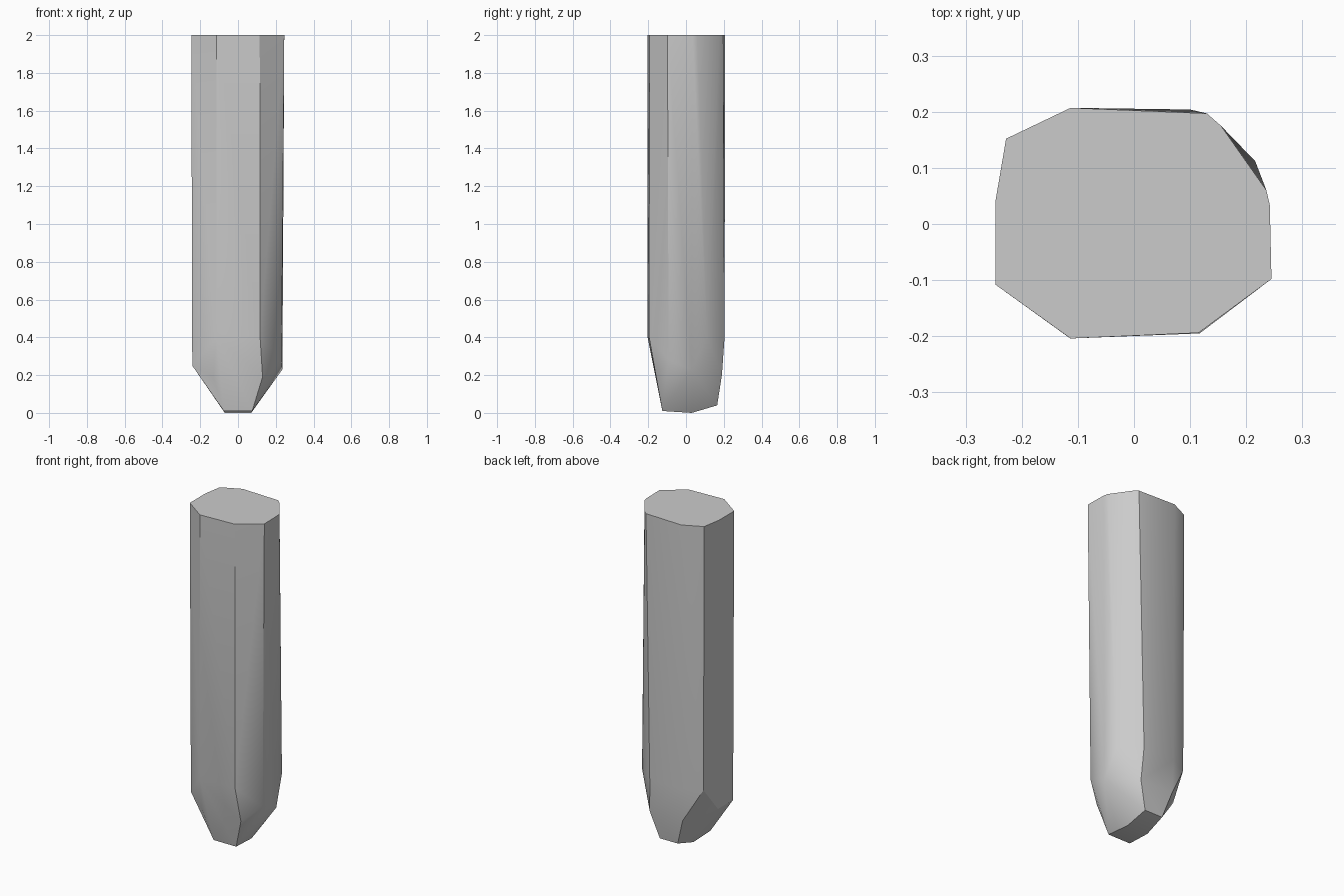
import bpy, bmesh, math

cube = bpy.data.objects.get("Cube")
if cube:
    bpy.data.objects.remove(cube, do_unlink=True)

# One plain grey
grey = bpy.data.materials.new("plain_grey")
grey.use_nodes = True
colour = (0.6, 0.6, 0.6, 1)
grey.diffuse_color = colour
grey.node_tree.nodes["Principled BSDF"].inputs["Base Color"].default_value = colour

# Flat top outline, (x, y)
top = [(-.247, -.108), (-.113, -.204), (.115, -.194), (.245, -.098), (.242, .034),
       (.236, .06), (.155, .175), (.13, .197), (-.113, .207), (-.228, .152), (-.247, .04)]
points = [(x, y, 2) for x, y in top]

# Shoulder where the shaft starts to taper
points += [(-.242, -.105, .25), (-.115, -.203, .4), (.117, -.195, .4), (.23, -.092, .28),
           (.235, .03, .23), (.216, .112, .4), (.1, .204, .4),
           (-.11, .203, .4), (-.222, .15, .4), (-.242, .04, .25)]

# Chisel tip, the same on both sides
for side in (-1, 1):
    points += [(side * x, y, z) for x, y, z in
               [(.13, -.158, .19), (.075, -.125, .01), (.07, .03, 0),
                (.06, .165, .04), (.11, .19, .2)]]

# Stretch a faceted skin around the points
bm = bmesh.new()
for p in points:
    bm.verts.new(p)
hull = bmesh.ops.convex_hull(bm, input=bm.verts)
loose = [v for v in bm.verts if not v.link_faces]
bmesh.ops.delete(bm, geom=loose, context='VERTS')
bmesh.ops.dissolve_limit(bm, angle_limit=math.radians(1), verts=bm.verts, edges=bm.edges)
bmesh.ops.recalc_face_normals(bm, faces=bm.faces)
mesh = bpy.data.meshes.new("faceted_shaft")
bm.to_mesh(mesh)
bm.free()
mesh.materials.append(grey)
shaft = bpy.data.objects.new("faceted_shaft", mesh)
bpy.context.collection.objects.link(shaft)

# Smooth shading that keeps the strong edges
bpy.context.view_layer.objects.active = shaft
shaft.select_set(True)
bpy.ops.object.shade_smooth_by_angle(angle=math.radians(30))
